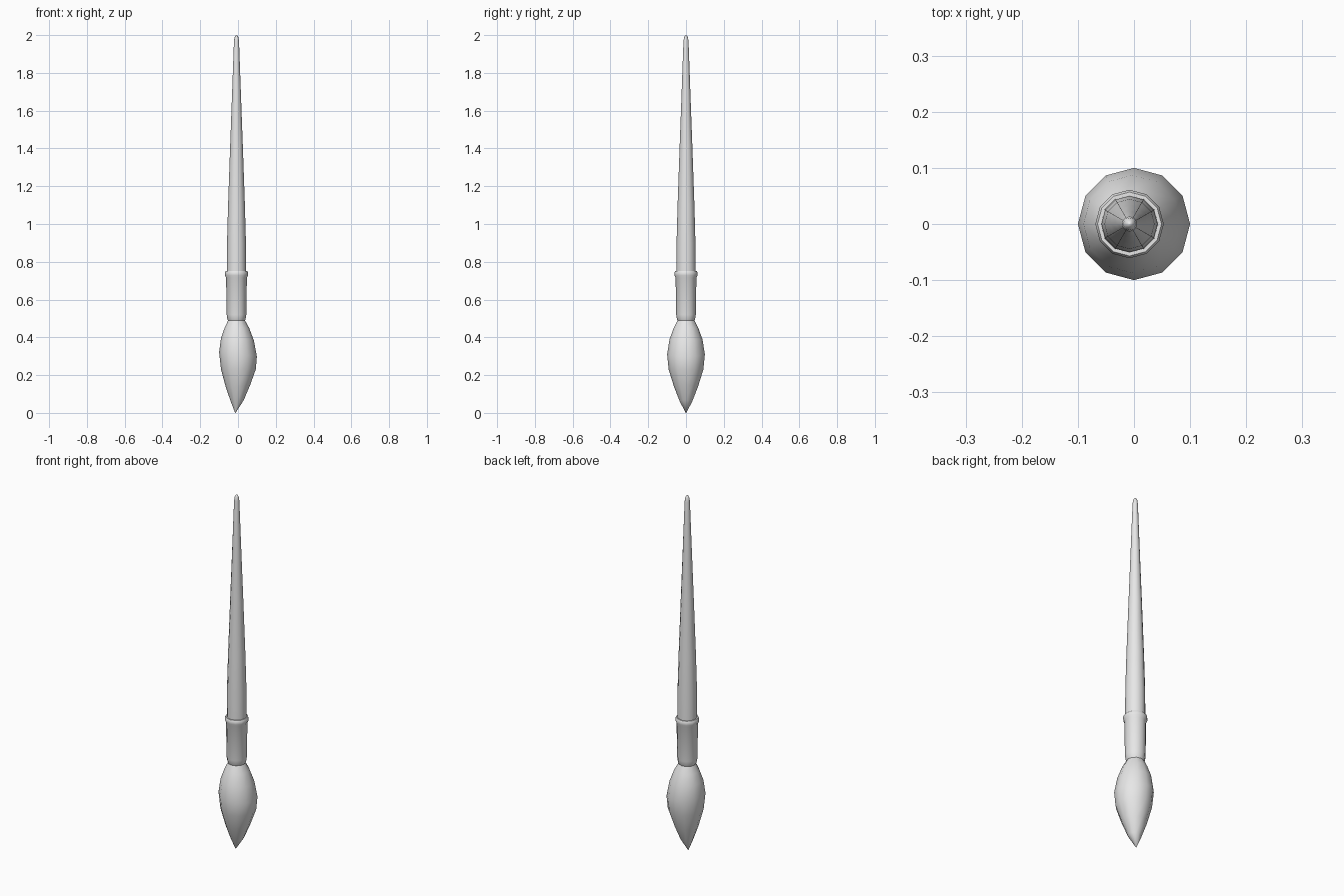
import bpy, bmesh, math

cube = bpy.data.objects.get("Cube")
if cube:
    bpy.data.objects.remove(cube, do_unlink=True)

grey = bpy.data.materials.new("light_grey")
grey.use_nodes = True
grey.diffuse_color = (0.8, 0.8, 0.8, 1)
grey.node_tree.nodes["Principled BSDF"].inputs["Base Color"].default_value = (0.8, 0.8, 0.8, 1)

SIDES = 12
AXIS = -0.008  # the handle sits slightly off centre


def loft(name, rings, angle):
    """Skin round rings given as (height, radius, centre x, tilt)."""
    bm = bmesh.new()
    loops = []
    for z, r, cx, tilt in rings:
        loop = []
        for i in range(SIDES):
            a = math.tau * i / SIDES
            x, y = r * math.cos(a), r * math.sin(a)
            loop.append(bm.verts.new((cx + x, y, z + tilt * x)))
        loops.append(loop)
    for low, high in zip(loops, loops[1:]):
        for i in range(SIDES):
            j = (i + 1) % SIDES
            bm.faces.new((low[i], low[j], high[j], high[i]))
    bm.faces.new(loops[0][::-1])
    bm.faces.new(loops[-1])
    mesh = bpy.data.meshes.new(name)
    bm.to_mesh(mesh)
    bm.free()
    mesh.materials.append(grey)
    obj = bpy.data.objects.new(name, mesh)
    bpy.context.collection.objects.link(obj)
    bpy.ops.object.select_all(action='DESELECT')
    obj.select_set(True)
    bpy.context.view_layer.objects.active = obj
    bpy.ops.object.shade_smooth_by_angle(angle=math.radians(angle))
    return obj


def straight(profile):
    return [(z, r, AXIS, 0) for z, r in profile]


# Bristle head: bulging, slightly bent, ending in a fine point
loft("bristles", [
    (0.0, 0.001, -0.014, 0), (0.06, 0.033, -0.003, 0.2),
    (0.14, 0.064, 0.0, 0.1), (0.23, 0.092, 0.002, 0.0),
    (0.31, 0.1, 0.0, -0.12), (0.39, 0.087, -0.003, -0.08),
    (0.45, 0.065, -0.006, 0), (0.495, 0.042, AXIS, 0)], 60)

# Ferrule: rounded lower lip, slight flare and a raised rim
loft("ferrule", straight([
    (0.485, 0.043), (0.495, 0.048), (0.52, 0.052), (0.715, 0.055),
    (0.728, 0.061), (0.742, 0.061), (0.75, 0.057)]), 40)

# Handle: long taper with a rounded end
loft("handle", straight([
    (0.74, 0.051), (0.9, 0.05), (1.1, 0.0445), (1.4, 0.034),
    (1.7, 0.023), (1.965, 0.0135), (1.985, 0.011), (1.996, 0.006),
    (2.0, 0.001)]), 60)
